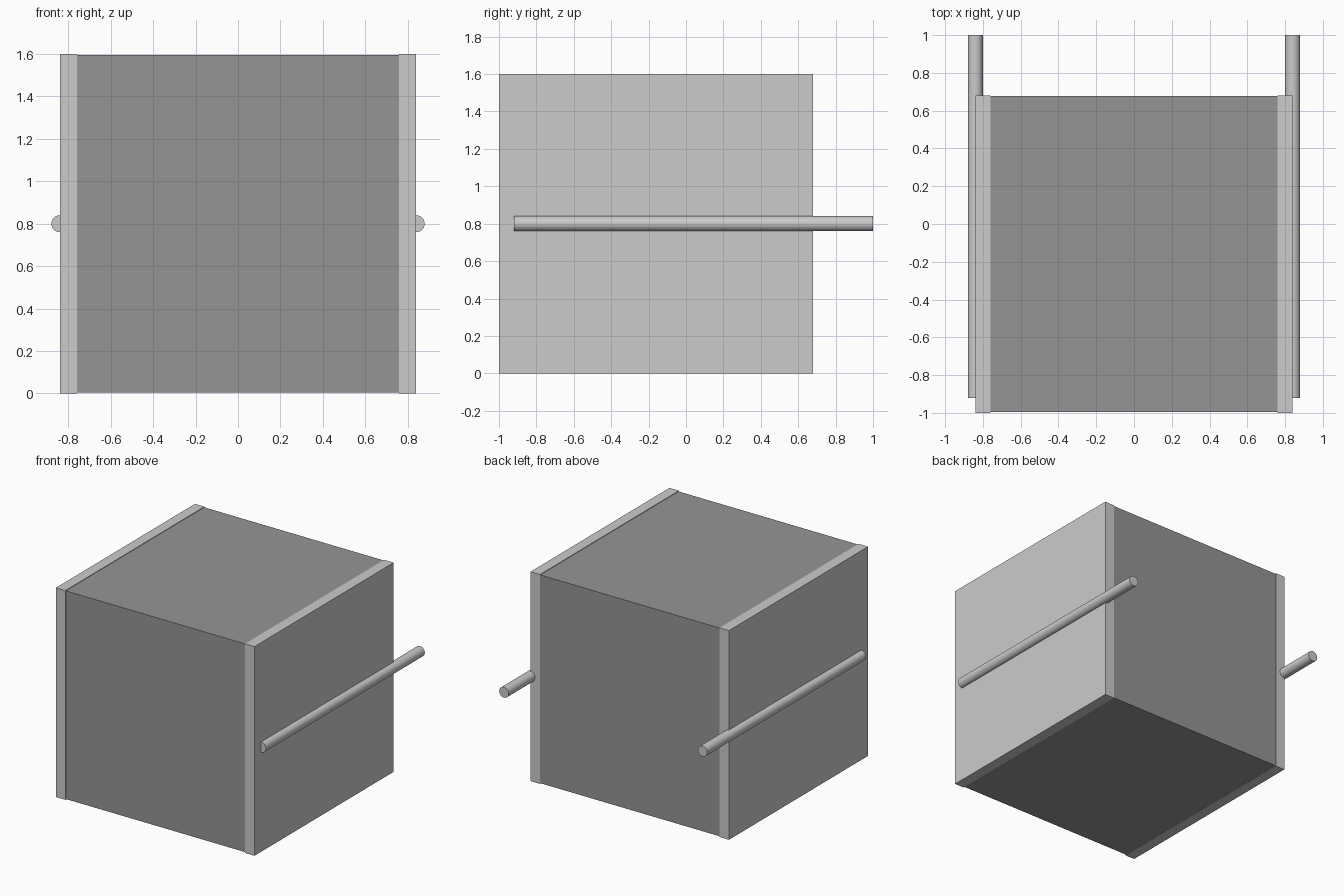
import bpy
import math

if "Cube" in bpy.data.objects:
    bpy.data.objects.remove(bpy.data.objects["Cube"])

dark = bpy.data.materials.new("dark_grey")
dark.diffuse_color = (0.3, 0.3, 0.3, 1)
dark.use_nodes = True
dark.node_tree.nodes["Principled BSDF"].inputs["Base Color"].default_value = dark.diffuse_color


def box(name, lo, hi, mat=None):
    size = [b - a for a, b in zip(lo, hi)]
    centre = [(a + b) / 2 for a, b in zip(lo, hi)]
    bpy.ops.mesh.primitive_cube_add(size=1, location=centre)
    ob = bpy.context.object
    ob.name = name
    ob.scale = size
    bpy.ops.object.transform_apply(location=False, rotation=False, scale=True)
    if mat:
        ob.data.materials.append(mat)
    return ob


# Dark core block, set back very slightly from the panel edges
box("core_block", (-0.76, -0.995, 0.004), (0.76, 0.677, 1.596), dark)

for side, s in (("left", -1), ("right", 1)):
    # Side panel
    x0, x1 = sorted((s * 0.76, s * 0.84))
    box(side + "_panel", (x0, -1.0, 0.0), (x1, 0.68, 1.6))

    # Carrying pole, half sunk into the panel and projecting at the back
    bpy.ops.mesh.primitive_cylinder_add(
        vertices=32, radius=0.04, depth=1.92,
        location=(s * 0.84, 0.04, 0.8), rotation=(math.pi / 2, 0, 0))
    bpy.context.object.name = side + "_pole"
    bpy.ops.object.shade_smooth_by_angle(angle=math.radians(40))
